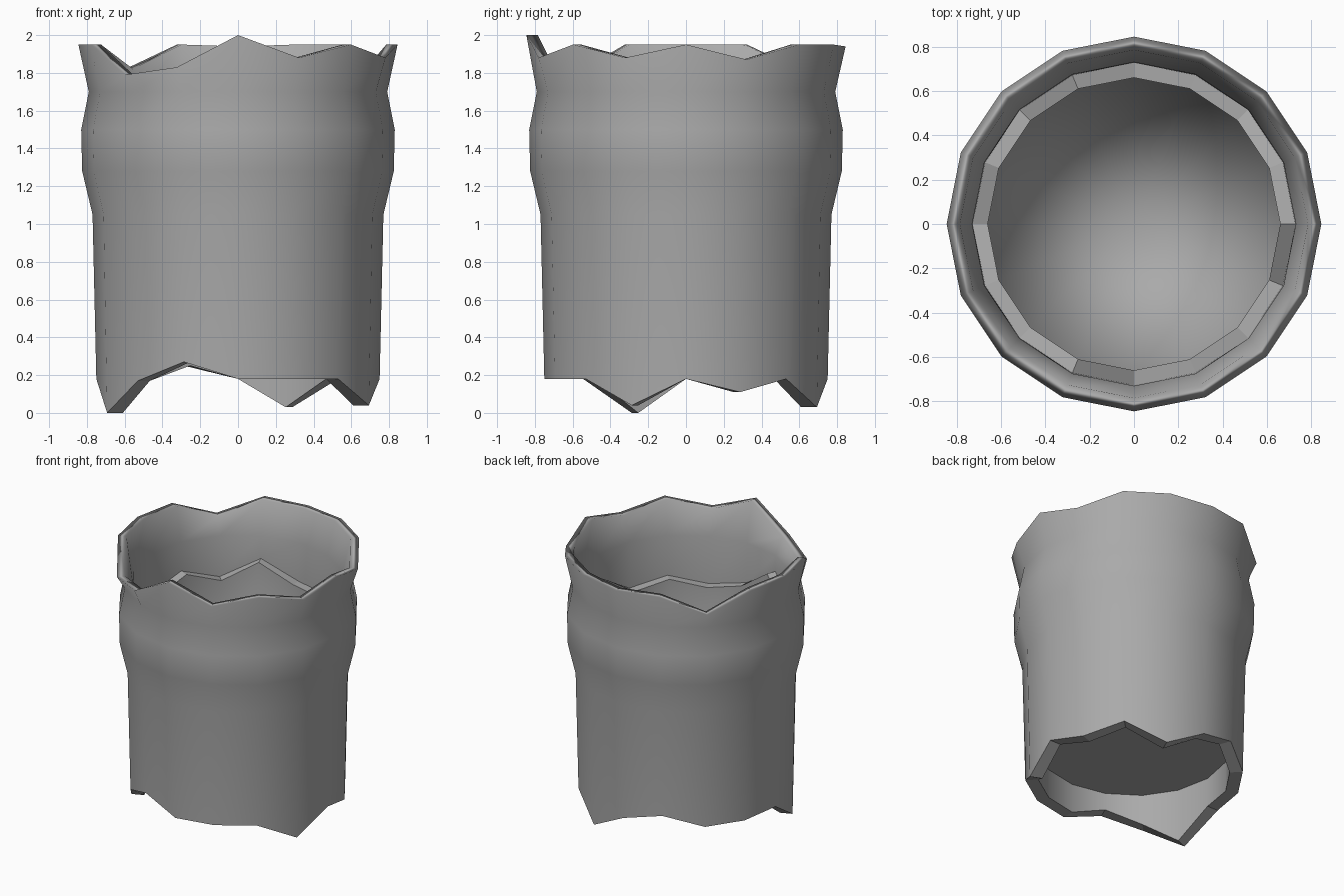
import bpy, bmesh
from math import cos, sin, pi

cube = bpy.data.objects.get("Cube")
if cube:
    bpy.data.objects.remove(cube, do_unlink=True)

SIDES = 16

grey = bpy.data.materials.new("stone_grey")
grey.use_nodes = True
tone = (0.4, 0.4, 0.4, 1)
grey.diffuse_color = tone
grey.node_tree.nodes["Principled BSDF"].inputs["Base Color"].default_value = tone

# Heights of the broken edges, one per side, counter-clockwise from +x
top_edge = [1.95, 1.87, 1.95, 1.95, 1.94, 1.95, 1.82, 1.95,
            1.95, 1.95, 1.79, 1.83, 2.0, 1.88, 1.95, 1.88]
bottom_edge = [.18, .11, .18, .03, .18, .25, .17, .17,
               .18, 0, .17, .27, .18, .18, .18, .04]
ledge_edge = [1.52, 1.48, 1.4, 1.4, 1.41, 1.53, 1.39, 1.48,
              1.4, 1.45, 1.48, 1.58, 1.4, 1.34, 1.4, 1.35]


def ring(bm, radius, height):
    """One ring of vertices; height is a number or a list per side."""
    heights = height if isinstance(height, list) else [height] * SIDES
    return [bm.verts.new((radius * cos(2 * pi * i / SIDES),
                          radius * sin(2 * pi * i / SIDES), z))
            for i, z in enumerate(heights)]


def add_face(bm, verts, smooth):
    """A face; flat ones get sharp borders."""
    face = bm.faces.new(verts)
    face.smooth = smooth
    if not smooth:
        for edge in face.edges:
            edge.smooth = False


def bridge(bm, a, b, smooth):
    for i in range(SIDES):
        j = (i + 1) % SIDES
        add_face(bm, (a[i], a[j], b[j], b[i]), smooth)


def cap(bm, loop, height, smooth):
    """Close a ring with a fan around a centre point."""
    centre = bm.verts.new((0, 0, height))
    for i in range(SIDES):
        add_face(bm, (loop[i], loop[(i + 1) % SIDES], centre), smooth)


# Section of the wall, from the underside of the floor, round the broken
# bottom, up the outside, over the rim and down inside to the floor.
# The last value tells whether the band that ends here is smooth.
section = [(.66, .40, True),
           (.66, bottom_edge, True),
           (.75, bottom_edge, False),
           (.77, 1.05, True),
           (.825, 1.28, True),
           (.83, 1.5, True),
           (.79, 1.7, True),
           (.845, top_edge, True),
           (.785, top_edge, True),
           (.73, 1.7, True),
           (.727, ledge_edge, True),
           (.66, ledge_edge, False),
           (.66, .46, True)]

bm = bmesh.new()
rings = [ring(bm, r, z) for r, z, _ in section]
for k in range(1, len(rings)):
    bridge(bm, rings[k - 1], rings[k], section[k][2])
cap(bm, rings[0], .40, False)
cap(bm, rings[-1], .46, True)
bmesh.ops.recalc_face_normals(bm, faces=bm.faces)

mesh = bpy.data.meshes.new("broken_tube")
bm.to_mesh(mesh)
bm.free()
mesh.materials.append(grey)
tube = bpy.data.objects.new("broken_tube", mesh)
bpy.context.collection.objects.link(tube)

# Large wall faces lead the shading, so rim and floor look rounded
weighted = tube.modifiers.new("wall_shading", 'WEIGHTED_NORMAL')
weighted.mode = 'FACE_AREA'
weighted.keep_sharp = True
